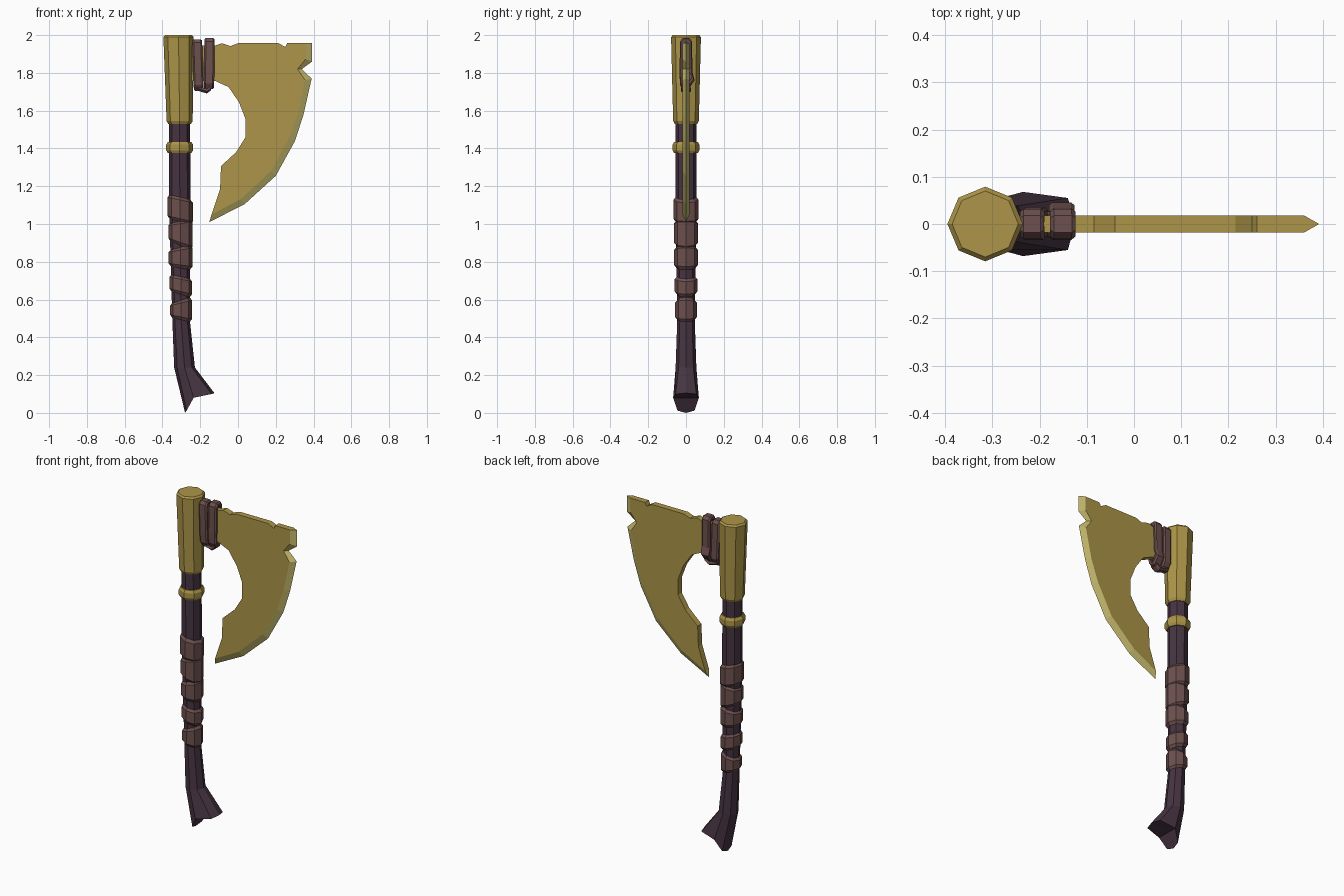
import bpy, bmesh, math

if "Cube" in bpy.data.objects:
    bpy.data.objects.remove(bpy.data.objects["Cube"])


def material(name, srgb):
    m = bpy.data.materials.new(name)
    lin = [((c / 255 + 0.055) / 1.055) ** 2.4 for c in srgb]
    m.diffuse_color = (*lin, 1)
    m.use_nodes = True
    m.node_tree.nodes["Principled BSDF"].inputs["Base Color"].default_value = m.diffuse_color
    return m


GOLD = material("gold", (172, 149, 72))
EDGE = material("light gold edge", (196, 184, 108))
WOOD = material("dark wood", (70, 52, 66))
LEATHER = material("brown leather", (108, 80, 78))


def finish(name, bm, mats):
    bmesh.ops.recalc_face_normals(bm, faces=bm.faces[:])
    me = bpy.data.meshes.new(name)
    bm.to_mesh(me)
    bm.free()
    for m in mats:
        me.materials.append(m)
    ob = bpy.data.objects.new(name, me)
    bpy.context.collection.objects.link(ob)
    return ob


def octagon(cx, cz, rx, ry, tilt=0.0):
    pts = []
    for i in range(8):
        a = i * math.pi / 4
        pts.append((cx + rx * math.cos(a), ry * math.sin(a), cz + tilt * math.cos(a)))
    return pts


def loft(name, rings, mat, closed=False, end_centre=None):
    """Skin a list of rings; cap the ends unless closed into a loop."""
    bm = bmesh.new()
    vs = [[bm.verts.new(p) for p in r] for r in rings]
    n, count = len(vs[0]), len(vs)
    for k in range(count if closed else count - 1):
        a, b = vs[k], vs[(k + 1) % count]
        for i in range(n):
            j = (i + 1) % n
            bm.faces.new((a[i], a[j], b[j], b[i]))
    if not closed:
        bm.faces.new(vs[0])
        if end_centre:
            c = bm.verts.new(end_centre)
            for i in range(n):
                bm.faces.new((vs[-1][i], vs[-1][(i + 1) % n], c))
        else:
            bm.faces.new(vs[-1])
    return finish(name, bm, [mat])


# Handle with a curved, forked foot
heel = [(-0.125, 0, 0.105), (-0.14, 0.055, 0.10), (-0.235, 0.068, 0.08),
        (-0.272, 0.045, 0.012), (-0.28, 0, 0.0),
        (-0.272, -0.045, 0.012), (-0.235, -0.068, 0.08), (-0.14, -0.055, 0.10)]
loft("handle", [octagon(-0.31, 1.6, 0.056, 0.057),
                octagon(-0.308, 1.1, 0.057, 0.055),
                octagon(-0.302, 0.5, 0.046, 0.046),
                octagon(-0.283, 0.24, 0.055, 0.055),
                heel], WOOD, end_centre=(-0.235, 0, 0.08))

# Socket and collar
loft("head_socket", [octagon(-0.315, 2.0, 0.070, 0.070),
                     octagon(-0.315, 1.99, 0.080, 0.079),
                     octagon(-0.309, 1.545, 0.069, 0.068),
                     octagon(-0.309, 1.53, 0.060, 0.060)], GOLD)
loft("collar", [octagon(-0.309, 1.435, 0.062, 0.063),
                octagon(-0.309, 1.42, 0.071, 0.071),
                octagon(-0.309, 1.39, 0.071, 0.071),
                octagon(-0.309, 1.375, 0.062, 0.063)], GOLD)

# Leather grip bands: centre x, top z, top tilt, bottom z, bottom tilt, radius
bands = [(-0.306, 1.145, -0.015, 1.01, -0.015, 0.067),
         (-0.305, 1.02, 0.010, 0.885, -0.022, 0.064),
         (-0.304, 0.88, 0.012, 0.765, -0.008, 0.063),
         (-0.303, 0.725, -0.012, 0.625, -0.015, 0.060),
         (-0.302, 0.60, 0.015, 0.49, -0.012, 0.058)]
for i, (cx, zt, tt, zb, tb, r) in enumerate(bands):
    loft(f"grip_band_{i + 1}", [octagon(cx, zt, r - 0.014, r - 0.014, tt),
                                octagon(cx, zt - 0.018, r, r, tt),
                                octagon(cx, zb + 0.018, r, r, tb),
                                octagon(cx, zb, r - 0.014, r - 0.014, tb)], LEATHER)

# Blade: flat plate with a sharpened outer edge
T = 0.018
spine = [(-0.09, 1.307), (-0.01, 1.38), (0.04, 1.46), (0.04, 1.555), (0.005, 1.645),
         (-0.05, 1.725), (-0.12, 1.757), (-0.26, 1.757), (-0.26, 1.945), (-0.12, 1.945),
         (-0.085, 1.957), (-0.04, 1.942), (0.0, 1.957), (0.215, 1.957), (0.25, 1.937),
         (0.26, 1.957)]
edge_in = [(0.36, 1.957), (0.358, 1.873), (0.315, 1.82), (0.355, 1.762), (0.315, 1.58),
           (0.27, 1.455), (0.175, 1.28), (0.015, 1.132), (-0.14, 1.05)]
edge_out = [(0.392, 1.957), (0.392, 1.86), (0.338, 1.82), (0.39, 1.77), (0.347, 1.58),
            (0.302, 1.44), (0.2, 1.255), (0.035, 1.105), (-0.152, 1.01)]
outline = edge_in + [(-0.095, 1.185)] + spine
bm = bmesh.new()
front = [bm.verts.new((x, -T, z)) for x, z in outline]
back = [bm.verts.new((x, T, z)) for x, z in outline]
tip = [bm.verts.new((x, 0, z)) for x, z in edge_out]
bm.faces.new(front)
bm.faces.new(back[::-1])
ne, n = len(edge_in), len(outline)
for i in range(ne - 1, n):
    j = (i + 1) % n
    bm.faces.new((front[i], front[j], back[j], back[i]))
for i in range(ne - 1):
    for side in (front, back):
        f = bm.faces.new((side[i], side[i + 1], tip[i + 1], tip[i]))
        f.material_index = 1
for i in (0, ne - 1):
    bm.faces.new((front[i], back[i], tip[i])).material_index = 0 if i == 0 else 1
finish("blade", bm, [GOLD, EDGE])


# Leather straps looped around the blade neck
def strap(name, cx, half, top, bottom, bulge, lean):
    profile = [(0.018, top), (0.032, top - 0.018), (0.034, bottom + 0.09),
               (bulge, bottom + 0.045), (0.012, bottom),
               (-0.014, bottom), (-0.032, bottom + 0.03), (-0.034, bottom + 0.09),
               (-0.032, top - 0.018), (-0.018, top)]
    mid = (top + bottom) / 2
    rings = []
    for y, z in profile:
        ring = []
        for dx, inset in ((-half, 0.016), (-half, 0.006), (-half * 0.7, 0),
                          (half * 0.7, 0), (half, 0.006), (half, 0.016)):
            yy = y - math.copysign(min(inset, abs(y)), y)
            zz = z - math.copysign(inset, z - mid) if abs(z - mid) > 0.06 else z
            ring.append((cx + dx + lean * (z - mid), yy, zz))
        rings.append(ring)
    loft(name, rings, LEATHER, closed=True)


strap("neck_strap_inner", -0.212, 0.026, 1.978, 1.705, 0.036, -0.03)
strap("neck_strap_outer", -0.152, 0.027, 1.985, 1.715, 0.046, 0.01)

# Short cross tie beneath the two straps
loft("strap_tie", [[(x, y, z + h) for y, h in
                    ((-0.02, 0.012), (0.02, 0.012), (0.026, 0.0), (0.012, -0.012),
                     (-0.012, -0.012), (-0.026, 0.0))]
                   for x, z in ((-0.222, 1.72), (-0.165, 1.703), (-0.142, 1.72))], LEATHER)
